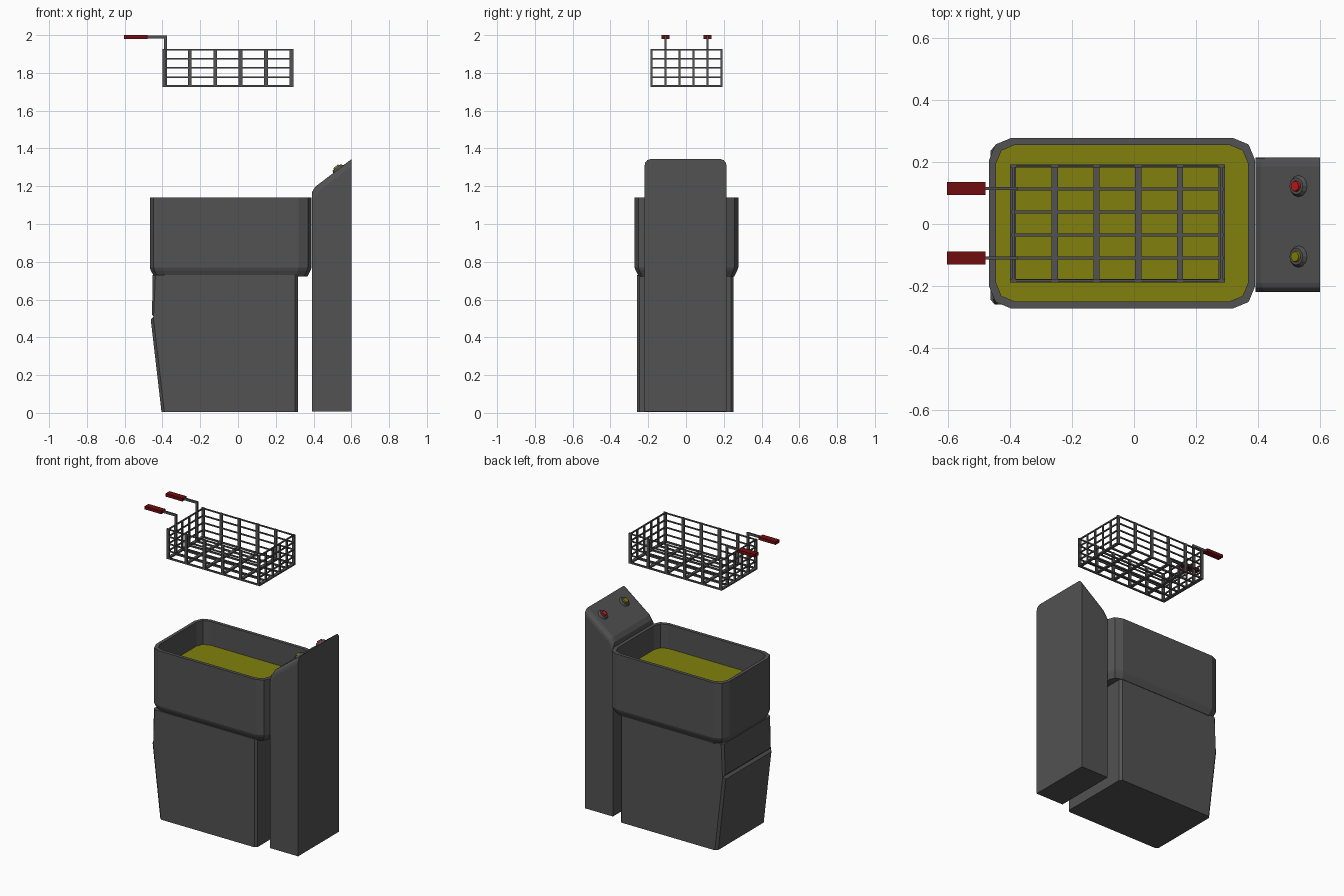
import bpy, bmesh, math
from mathutils import Vector, Matrix

cube = bpy.data.objects.get("Cube")
if cube:
    bpy.data.objects.remove(cube, do_unlink=True)


def material(name, color):
    m = bpy.data.materials.new(name)
    m.use_nodes = True
    m.diffuse_color = (*color, 1)
    m.node_tree.nodes["Principled BSDF"].inputs["Base Color"].default_value = (*color, 1)
    return m


STEEL = material("dark grey steel", (0.085, 0.085, 0.085))
OIL = material("olive yellow", (0.22, 0.22, 0.004))
GRIP = material("dark red", (0.16, 0.004, 0.004))
RED = material("bright red", (0.5, 0.01, 0.01))


def finish(bm, name, mat):
    bmesh.ops.recalc_face_normals(bm, faces=bm.faces)
    mesh = bpy.data.meshes.new(name)
    bm.to_mesh(mesh)
    bm.free()
    mesh.materials.append(mat)
    obj = bpy.data.objects.new(name, mesh)
    bpy.context.collection.objects.link(obj)
    return obj


def box(bm, x0, x1, y0, y1, z0, z1):
    size = Matrix.Diagonal((x1 - x0, y1 - y0, z1 - z0, 1))
    mid = Matrix.Translation(((x0 + x1) / 2, (y0 + y1) / 2, (z0 + z1) / 2))
    bmesh.ops.create_cube(bm, size=1, matrix=mid @ size)


def prism(profile, y0, y1, select, width, segments):
    """Extrude an xz profile along y, then bevel the edges picked by a rule."""
    bm = bmesh.new()
    face = bm.faces.new([bm.verts.new((x, y0, z)) for x, z in profile])
    new = bmesh.ops.extrude_face_region(bm, geom=[face])["geom"]
    verts = [v for v in new if isinstance(v, bmesh.types.BMVert)]
    bmesh.ops.translate(bm, verts=verts, vec=(0, y1 - y0, 0))
    bmesh.ops.recalc_face_normals(bm, faces=bm.faces)
    edges = [e for e in bm.edges if select(e.verts[0].co, e.verts[1].co)]
    bmesh.ops.bevel(bm, geom=edges, offset=width, segments=segments,
                    profile=0.5, affect='EDGES')
    return bm


def ring(bm, inset, z, radius=0.07):
    """Rounded rectangle loop with two segments per corner."""
    x0, x1, y0, y1 = -0.467 + inset, 0.39 - inset, -0.272 + inset, 0.277 - inset
    r = radius - inset * 0.4
    corners = [(x1 - r, y1 - r), (x0 + r, y1 - r), (x0 + r, y0 + r), (x1 - r, y0 + r)]
    loop = []
    for i, (cx, cy) in enumerate(corners):
        for k in range(3):
            a = math.pi / 2 * (i + k / 2)
            loop.append(bm.verts.new((cx + r * math.cos(a), cy + r * math.sin(a), z)))
    return loop


# Lower cabinet with a slanted front panel on its narrow end
cabinet = [(-0.405, 0.005), (0.318, 0.005), (0.318, 0.73), (-0.452, 0.73),
           (-0.455, 0.52), (-0.447, 0.51), (-0.462, 0.495)]
bm = prism(cabinet, -0.26, 0.252,
           lambda a, b: abs(a.y - b.y) < 0.01 and abs(a.z - b.z) > 0.1, 0.015, 1)
finish(bm, "cabinet", STEEL)

# Fryer vat: open tub with a chamfered underside
OIL_Z = 0.98
bm = bmesh.new()
loops = [ring(bm, i, z) for i, z in
         ((0.022, 0.722), (0.005, 0.755), (0, 0.77), (0, 1.14), (0.022, 1.14), (0.022, OIL_Z - 0.01))]
for low, high in zip(loops, loops[1:]):
    for i in range(len(low)):
        j = (i + 1) % len(low)
        bm.faces.new((low[i], low[j], high[j], high[i]))
bm.faces.new(loops[0])
bm.faces.new(loops[-1])
finish(bm, "vat", STEEL)

# Oil surface
bm = bmesh.new()
bm.faces.new(ring(bm, 0.022, OIL_Z))
finish(bm, "oil", OIL)

# Control tower with sloping panel
tower = [(0.392, 0.008), (0.6, 0.008), (0.6, 1.343), (0.41, 1.198), (0.392, 1.17)]
bm = prism(tower, -0.22, 0.215,
           lambda a, b: abs(a.y - b.y) < 0.01 and abs(a.x - b.x) > 0.005 and a.z > 1, 0.03, 3)
finish(bm, "control_tower", STEEL)

# Push buttons: collar and cap seated on the slope
normal = Vector((-0.145, 0, 0.19)).normalized()
tilt = normal.to_track_quat('Z', 'Y').to_matrix().to_4x4()


def disc(name, y, radius, top_radius, height, lift, mat):
    bm = bmesh.new()
    place = Matrix.Translation(Vector((0.53, y, 1.29)) + normal * lift)
    bmesh.ops.create_cone(bm, cap_ends=True, segments=12, radius1=radius,
                          radius2=top_radius, depth=height, matrix=place @ tilt)
    finish(bm, name, mat)


for side, y, mat in (("left", 0.122, RED), ("right", -0.105, OIL)):
    disc(side + "_button_collar", y, 0.036, 0.027, 0.014, 0.005, STEEL)
    disc(side + "_button_cap", y, 0.019, 0.016, 0.01, 0.015, mat)

# Wire basket
X0, X1, Y0, Y1, Z0, Z1 = -0.39, 0.283, -0.183, 0.187, 1.73, 1.922
T = 0.005
xs = [X0 + (X1 - X0) * i / 5 for i in range(6)]
ys = [Y0 + (Y1 - Y0) * i / 5 for i in range(6)]
zs = [Z0 + (Z1 - Z0) * i / 4 for i in range(5)]
bm = bmesh.new()
for x in xs:
    for y in (Y0, Y1):
        box(bm, x - 0.01, x + 0.01, y - T, y + T, Z0 - T, Z1 + T)
    box(bm, x - 0.01, x + 0.01, Y0, Y1, Z0 - T, Z0 + T)
for y in ys:
    for x in (X0, X1):
        box(bm, x - T, x + T, y - T, y + T, Z0, Z1)
    box(bm, X0, X1, y - T, y + T, Z0 - T, Z0 + T)
for z in zs:
    for y in (Y0, Y1):
        box(bm, X0, X1, y - 0.004, y + 0.004, z - 0.004, z + 0.004)
    for x in (X0, X1):
        box(bm, x - 0.004, x + 0.004, Y0, Y1, z - 0.004, z + 0.004)
finish(bm, "basket", STEEL)

# Handles: bent rod with a flat grip
for side, y in (("left", 0.114), ("right", -0.109)):
    bm = bmesh.new()
    box(bm, -0.392, -0.376, y - T, y + T, Z0, 1.998)
    box(bm, -0.5, -0.376, y - T, y + T, 1.983, 1.998)
    finish(bm, side + "_handle_rod", STEEL)
    bm = bmesh.new()
    box(bm, -0.603, -0.478, y - 0.021, y + 0.021, 1.98, 2.0)
    finish(bm, side + "_handle_grip", GRIP)
